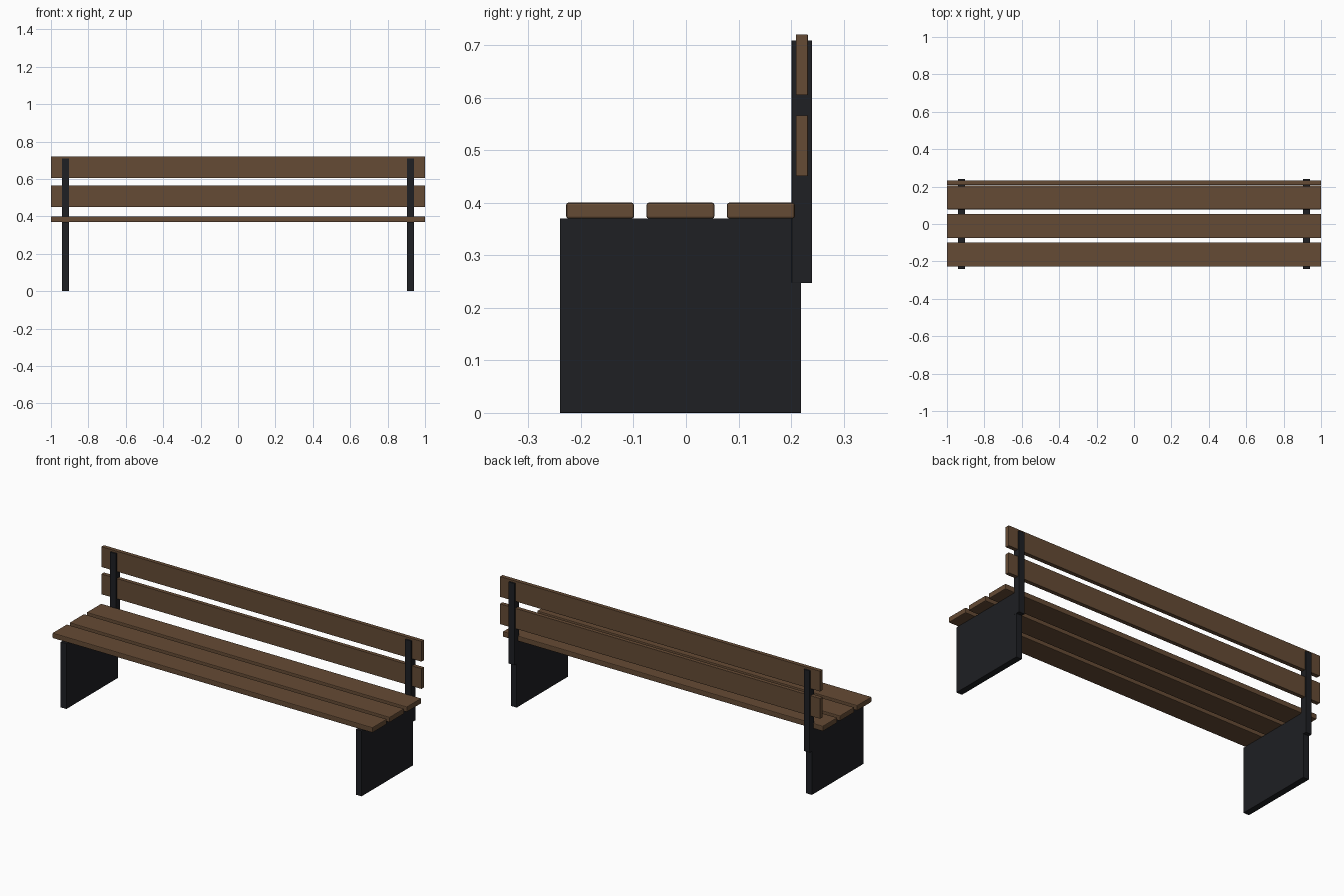
import bpy

if "Cube" in bpy.data.objects:
    bpy.data.objects.remove(bpy.data.objects["Cube"])


def material(name, color):
    m = bpy.data.materials.new(name)
    m.diffuse_color = color
    m.use_nodes = True
    m.node_tree.nodes["Principled BSDF"].inputs["Base Color"].default_value = m.diffuse_color
    return m


wood = material("wood", (0.13, 0.07, 0.035, 1))
metal = material("dark_metal", (0.013, 0.014, 0.017, 1))


def box(name, x, y, z, mat, bevel=0.0):
    """Box from (min, max) ranges on each axis."""
    ranges = (x, y, z)
    bpy.ops.mesh.primitive_cube_add(size=1, location=[(a + b) / 2 for a, b in ranges])
    ob = bpy.context.object
    ob.name = name
    ob.scale = [b - a for a, b in ranges]
    bpy.ops.object.transform_apply(location=False, rotation=False, scale=True)
    ob.data.materials.append(mat)
    if bevel:
        mod = ob.modifiers.new("soft_edges", 'BEVEL')
        mod.width = bevel
        mod.segments = 2
    return ob


# Seat planks
for i, y0 in enumerate((-0.228, -0.075, 0.078)):
    box(f"seat_plank_{i + 1}", (-1, 1), (y0, y0 + 0.129), (0.37, 0.40), wood, 0.004)

# Backrest planks, running through the posts
for i, z0 in enumerate((0.451, 0.605)):
    box(f"back_plank_{i + 1}", (-1, 1), (0.209, 0.232), (z0, z0 + 0.115), wood, 0.001)

# End panels and backrest posts
for side, cx in (("left", -0.922), ("right", 0.922)):
    xr = (cx - 0.018, cx + 0.018)
    box(f"{side}_leg_panel", xr, (-0.24, 0.219), (0, 0.37), metal, 0.001)
    xp = (cx - 0.0185, cx + 0.0185)
    box(f"{side}_back_post", xp, (0.201, 0.24), (0.247, 0.709), metal, 0.001)
